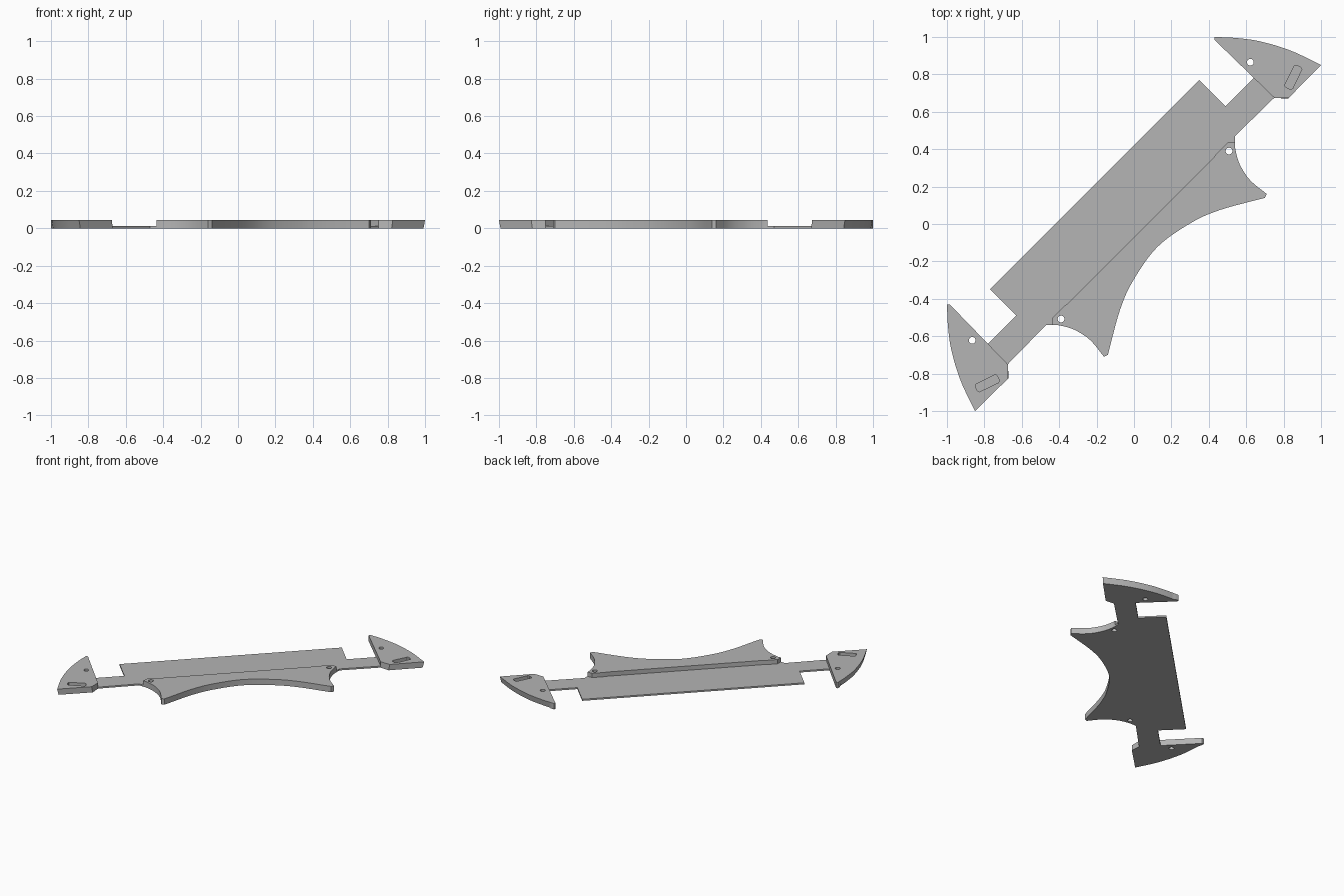
import bpy, bmesh, math
from mathutils import Vector

cube = bpy.data.objects.get("Cube")
if cube:
    bpy.data.objects.remove(cube, do_unlink=True)

grey = bpy.data.materials.new("plain grey")
grey.use_nodes = True
colour = (0.46, 0.46, 0.46, 1)
grey.diffuse_color = colour
grey.node_tree.nodes["Principled BSDF"].inputs["Base Color"].default_value = colour

THICK, THIN = 0.045, 0.012


def flip(points):
    """Reflect across the diagonal symmetry line, keeping the winding."""
    return [(-y, -x) for x, y in reversed(points)]


def smooth(points, steps=8):
    """Smooth curve through the points."""
    pts = [Vector(p) for p in points]
    pts = [2 * pts[0] - pts[1]] + pts + [2 * pts[-1] - pts[-2]]
    out = []
    for a, b, c, d in zip(pts, pts[1:], pts[2:], pts[3:]):
        for i in range(steps):
            t = i / steps
            p = b + (c - a) * t / 2 + (a - 2.5 * b + 2 * c - d / 2) * t**2 \
                + (1.5 * (b - c) + (d - a) / 2) * t**3
            out.append(tuple(p))
    return out + [tuple(points[-1])]


def prism(name, outline, bottom, top):
    bm = bmesh.new()
    base = bm.faces.new([bm.verts.new((x, y, bottom)) for x, y in outline])
    ext = bmesh.ops.extrude_face_region(bm, geom=[base])["geom"]
    for v in ext:
        if isinstance(v, bmesh.types.BMVert):
            v.co.z = top
    bmesh.ops.recalc_face_normals(bm, faces=bm.faces)
    mesh = bpy.data.meshes.new(name)
    bm.to_mesh(mesh)
    bm.free()
    mesh.materials.append(grey)
    obj = bpy.data.objects.new(name, mesh)
    bpy.context.collection.objects.link(obj)
    return obj


def circle(x, y, r=0.018, n=24):
    return [(x + r * math.cos(math.tau * i / n), y + r * math.sin(math.tau * i / n))
            for i in range(n)]


def cut(obj, *cutters):
    """Subtract the cutters and bake the result."""
    for c in cutters:
        c.hide_render = True
        mod = obj.modifiers.new("cut", "BOOLEAN")
        mod.operation, mod.solver, mod.object = "DIFFERENCE", "EXACT", c
    graph = bpy.context.evaluated_depsgraph_get()
    mesh = bpy.data.meshes.new_from_object(obj.evaluated_get(graph))
    obj.modifiers.clear()
    obj.data = mesh
    for c in cutters:
        bpy.data.objects.remove(c, do_unlink=True)


def finish(obj):
    bpy.ops.object.select_all(action="DESELECT")
    obj.select_set(True)
    bpy.context.view_layer.objects.active = obj
    bpy.ops.object.shade_smooth_by_angle(angle=math.radians(25))


# Edge shared by the thin plate and the thick blade
ridge = [(0.54, 0.435), (0.50, 0.435), (0.435, 0.37), (0.43, 0.36)]

# Thin base plate with its two necks
plate_half = [(0.35, 0.77), (0.49, 0.63), (0.643, 0.783), (0.75, 0.675), (0.54, 0.47)] + ridge
finish(prism("base_plate", plate_half + flip(plate_half), 0, THIN))

# Thick blade with scalloped edges
scallop = smooth([(0.54, 0.435), (0.542, 0.40), (0.565, 0.32), (0.62, 0.235), (0.71, 0.16)], 6)
belly_half = [(0.70, 0.14), (0.46, 0.075), (0.30, 0.003)]
belly = smooth(belly_half + [(0.124, -0.124)] + flip(belly_half))
blade = prism("blade", ridge[:0:-1] + scallop + belly + flip(scallop) + flip(ridge[:0:-1]), 0, THICK)
hole = (0.508, 0.39)
cut(blade, *[prism("hole_cutter", circle(*p), -0.1, 0.2) for p in (hole, flip([hole])[0])])
finish(blade)

# End fins: curved outer edge, round hole and shallow slot
fin = [(0.75, 0.675), (0.828, 0.675)] + smooth(
    [(1.0, 0.85), (0.84, 0.926), (0.68, 0.975), (0.55, 0.994), (0.43, 1.0)]) + [(0.43, 0.985)]
slot = [(0.805, 0.74), (0.815, 0.73), (0.836, 0.72), (0.848, 0.724), (0.898, 0.828),
        (0.893, 0.837), (0.869, 0.849), (0.858, 0.846)]
for name, side in (("left_fin", list), ("right_fin", flip)):
    obj = prism(name, side(fin), 0, THICK)
    # Outer wall leans in slightly toward the bottom
    for v in obj.data.vertices:
        if v.co.z < 0.01 and abs(v.co.x + v.co.y) > 1.46:
            v.co.x *= 0.992
            v.co.y *= 0.992
    cut(obj, prism("hole_cutter", side(circle(0.622, 0.865)), -0.1, 0.2),
        prism("slot_cutter", side(slot), 0.02, 0.2))
    finish(obj)
